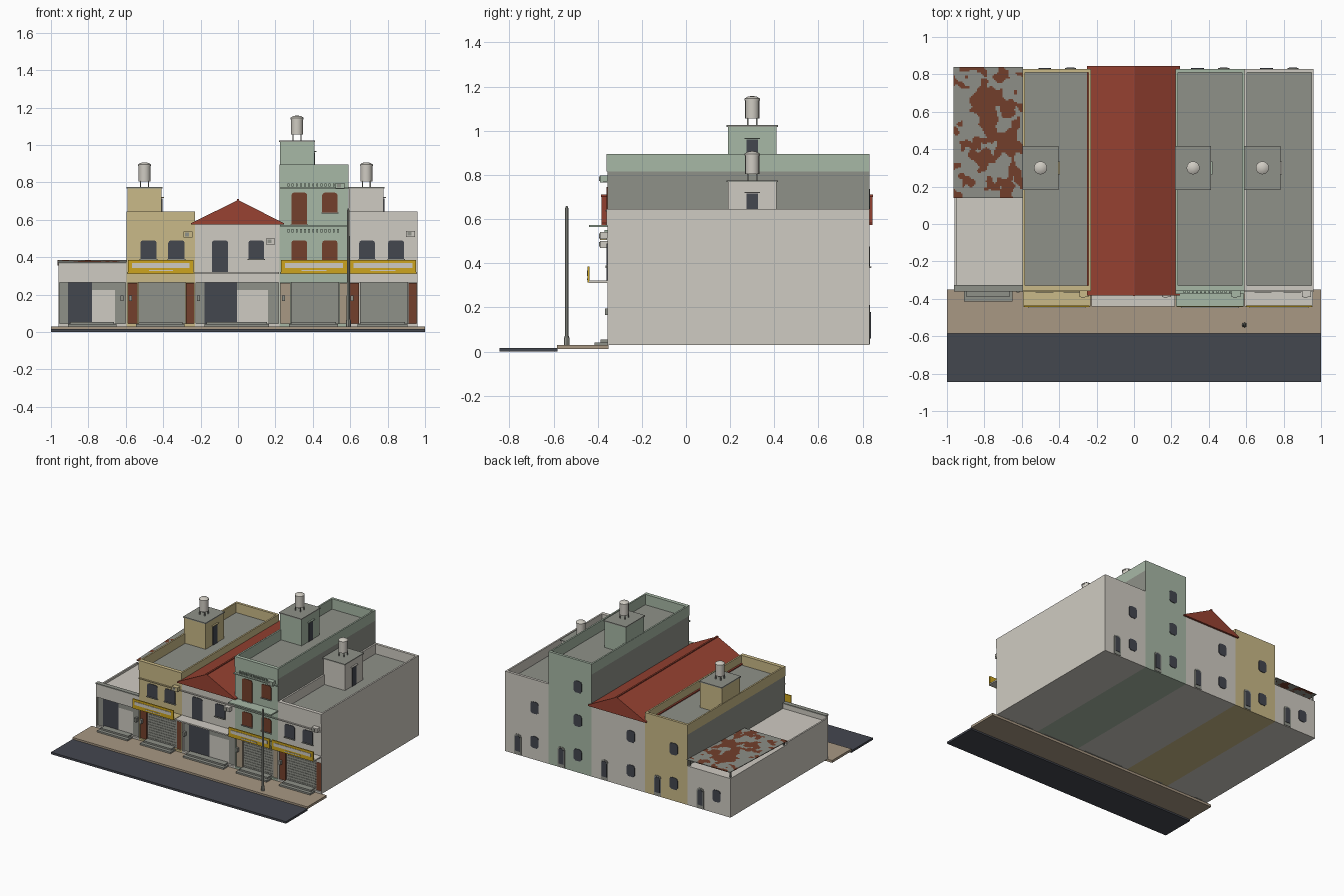
import bpy, bmesh, math
from mathutils import Vector, noise

if "Cube" in bpy.data.objects:
    bpy.data.objects.remove(bpy.data.objects["Cube"])

def material(name, r, g, b):
    m = bpy.data.materials.new(name)
    lin = lambda c: (c / 255 / 12.92) if c < 10 else ((c / 255 + 0.055) / 1.055) ** 2.4
    m.diffuse_color = (lin(r), lin(g), lin(b), 1)
    m.use_nodes = True
    m.node_tree.nodes["Principled BSDF"].inputs["Base Color"].default_value = m.diffuse_color
    return m

WHITE = material("off white plaster", 207, 203, 194)
YELLOW = material("pale yellow plaster", 202, 186, 136)
GREEN = material("pale green plaster", 167, 184, 166)
RED = material("red roof", 152, 66, 50)
GREY = material("concrete grey", 143, 145, 137)
SLATE = material("dark slate", 68, 71, 79)
TAN = material("paving tan", 168, 152, 131)
GOLD = material("sign gold", 205, 165, 30)
BROWN = material("brown wood and rust", 116, 64, 44)

FRONT, BACK, BASE = -0.355, 0.83, 0.03

def finish(name, bm, *mats):
    me = bpy.data.meshes.new(name)
    bmesh.ops.recalc_face_normals(bm, faces=bm.faces)
    bm.to_mesh(me)
    bm.free()
    for m in mats:
        me.materials.append(m)
    ob = bpy.data.objects.new(name, me)
    bpy.context.collection.objects.link(ob)
    return ob

def boxes(name, mat, *specs):
    """One object from boxes given as x0, x1, y0, y1, z0, z1."""
    bm = bmesh.new()
    for x0, x1, y0, y1, z0, z1 in specs:
        vs = bmesh.ops.create_cube(bm, size=1)["verts"]
        bmesh.ops.scale(bm, verts=vs, vec=(x1 - x0, y1 - y0, z1 - z0))
        bmesh.ops.translate(bm, verts=vs, vec=((x0 + x1) / 2, (y0 + y1) / 2, (z0 + z1) / 2))
    return finish(name, bm, *([mat] if mat else []))

def prism(name, mat, outline, y0, y1):
    """Extrude an x-z outline along y."""
    bm = bmesh.new()
    f = bm.faces.new([bm.verts.new((x, y0, z)) for x, z in outline])
    ext = bmesh.ops.extrude_face_region(bm, geom=[f])["geom"]
    bmesh.ops.translate(bm, verts=[v for v in ext if isinstance(v, bmesh.types.BMVert)], vec=(0, y1 - y0, 0))
    return finish(name, bm, mat)

def opening(name, mat, x0, x1, z0, z1, y, cut=0.014, foot=0.0):
    """Thin plate with clipped corners for windows and doors."""
    o = [(x0 + foot, z0), (x1 - foot, z0), (x1, z0 + foot), (x1, z1 - cut), (x1 - cut * .3, z1 - cut * .3),
         (x1 - cut, z1), (x0 + cut, z1), (x0 + cut * .3, z1 - cut * .3), (x0, z1 - cut), (x0, z0 + foot)]
    if not foot:
        del o[9], o[2]
        o = [(x0, z0), (x1, z0)] + o[2:] if o[0] != (x0, z0) else o
    return prism(name, mat, o, y - 0.004, y + 0.004)

def cylinder(name, mat, x, y, rings, seg=16):
    """Turned part from (radius, z) rings."""
    bm = bmesh.new()
    loops = [[bm.verts.new((x + r * math.cos(2 * math.pi * i / seg), y + r * math.sin(2 * math.pi * i / seg), z))
              for i in range(seg)] for r, z in rings]
    for a, b in zip(loops, loops[1:]):
        for i in range(seg):
            bm.faces.new((a[i], a[(i + 1) % seg], b[(i + 1) % seg], b[i]))
    bm.faces.new(loops[0][::-1])
    bm.faces.new(loops[-1])
    ob = finish(name, bm, mat)
    bpy.ops.object.select_all(action='DESELECT')
    ob.select_set(True)
    bpy.context.view_layer.objects.active = ob
    bpy.ops.object.shade_smooth_by_angle(angle=math.radians(35))
    return ob

def building(name, wall, x0, x1, roof, grey_top=True, grey_sides=False):
    """Body with a recessed ground floor front."""
    body = boxes(name + "_body", wall, (x0, x1, FRONT, BACK, BASE, roof))
    body.data.materials.append(GREY)
    for p in body.data.polygons:
        if (p.normal.z > .5 and grey_top) or (abs(p.normal.x) > .5 and grey_sides):
            p.material_index = 1
    cutter = boxes(name + "_cutter", None, (x0 + .006, x1 - .006, FRONT - .05, FRONT + .025, .045, .265))
    cutter.hide_render = True
    cutter.hide_set(True)
    mod = body.modifiers.new("recess", 'BOOLEAN')
    mod.object = cutter
    mod.solver = 'EXACT'
    bpy.context.view_layer.objects.active = body
    bpy.ops.object.modifier_apply(modifier=mod.name)
    bpy.data.objects.remove(cutter)

def parapet(name, wall, x0, x1, z0, z1, t=0.02):
    boxes(name + "_parapet", wall, (x0, x1, FRONT - .004, FRONT + .025, z0, z1), (x0, x1, BACK - t, BACK, z0, z1),
          (x0, x0 + t * .6, FRONT, BACK, z0, z1), (x1 - t * .6, x1, FRONT, BACK, z0, z1))

def cabin(name, wall, x, z0, z1):
    """Roof stair cabin with door, slab and water tank."""
    w = .092
    boxes(name + "_stair_cabin", wall, (x - w, x + w, .19, .41, z0, z1 - .008))
    boxes(name + "_cabin_slab", GREY, (x - w - .004, x + w + .004, .183, .417, z1 - .008, z1))
    boxes(name + "_cabin_door", SLATE, (x + w - .002, x + w + .004, .275, .325, z0, z0 + .145))
    boxes(name + "_cabin_hood", wall, (x + w, x + w + .012, .265, .335, z0 + .147, z0 + .153))
    tx, ty = x, .3
    boxes(name + "_tank_legs", GREY, *[(tx + i * .021 - .003, tx + i * .021 + .003, ty + j * .021 - .003,
          ty + j * .021 + .003, z1, z1 + .032) for i in (-1, 1) for j in (-1, 1)])
    cylinder(name + "_water_tank", WHITE, tx, ty, [(.032, z1 + .03), (.032, z1 + .112), (.035, z1 + .112),
             (.035, z1 + .12), (.022, z1 + .129), (.006, z1 + .132)])

def panel(name, mat, x0, x1, z0, z1, out=0.0):
    boxes(name, mat, (x0, x1, FRONT + .015 - out, FRONT + .026, z0, z1))

# Street
boxes("road", SLATE, (-1, 1, -.845, -.582, 0, .016))
boxes("sidewalk", TAN, (-1, 1, -.585, FRONT + .005, .012, BASE))
cylinder("street_pole", GREY, .59, -.54, [(.013, BASE), (.013, .06), (.009, .07), (.007, .65), (.003, .66)], 8)

# Buildings: name, wall, left, right, roof level
rows = [("low_shop", WHITE, -.96, -.595, .33, False, False), ("yellow_shop", YELLOW, -.595, -.23, .57, True, True),
        ("gabled_shop", WHITE, -.23, .222, .575, True, False), ("green_shop", GREEN, .222, .59, .815, True, True),
        ("right_shop", WHITE, .59, .96, .57, True, False)]
for n, wall, x0, x1, roof, gt, gs in rows:
    building(n, wall, x0, x1, roof, gt, gs)
    # Entrance steps
    a, b = x0 + .05, x1 - .055
    boxes(n + "_steps", GREY, (a, b, -.415, FRONT + .02, BASE, .042), (a + .012, b - .012, -.388, FRONT + .02, BASE, .054))
    # Rear door and one window per floor
    dx, wx = x1 - .11, x0 + .118
    opening(n + "_rear_door", GREY, dx - .03, dx + .03, .035, .19, BACK, .02)
    opening(n + "_rear_door_pane", SLATE, dx - .021, dx + .021, .06, .18, BACK + .003, .015)
    for i, z in enumerate([.165, .43, .69]):
        if z + .06 < roof:
            opening(f"{n}_rear_window_{i}", SLATE, wx - .034, wx + .034, z - .045, z + .045, BACK, .018, .014)

# Glazed shopfronts with a pale panel
for n, x0, x1 in (("low_shop", -.96, -.595), ("gabled_shop", -.23, .222)):
    m = x0 + (.18 if x0 < -.5 else .225)
    panel(n + "_front_glass", SLATE, x0 + .05, m, .045, .265)
    panel(n + "_front_panel", WHITE, m, x1 - .062, .045, .225)
    panel(n + "_front_surround", GREY, m, x1 - .062, .225, .265)
    panel(n + "_right_pier", GREY, x1 - .062, x1 - .006, .045, .265)
    panel(n + "_left_pier", GREY, x0 + .006, x0 + .05, .045, .265)

# Roller shutters with side doors
for n, x0, x1, door in (("yellow_shop", -.595, -.23, BROWN), ("green_shop", .222, .59, TAN), ("right_shop", .59, .96, BROWN)):
    panel(n + "_shutter", GREY, x0 + .062, x1 - .05, .045, .265)
    boxes(n + "_shutter_slats", GREY, *[(x0 + .07, x1 - .058, FRONT + .012, FRONT + .016, z / 1000, z / 1000 + .006)
                                        for z in range(60, 260, 20)])
    panel(n + "_left_door", door, x0 + .006, x0 + .058, .045, .262, .005)
    panel(n + "_right_door", door, x1 - .048, x1 - .006, .045, .262, .005)
    # Sign board
    a, b = x0 + .008, x1 - .008
    boxes(n + "_sign", GOLD, (a, b, -.445, -.436, .312, .385))
    boxes(n + "_sign_plate", WHITE, (a + .02, b - .02, -.448, -.444, .343, .368))
    boxes(n + "_sign_line", WHITE, (a + .11, b - .11, -.448, -.444, .325, .331))

# Canopies, wall bands and meter boxes
for n, wall, x0, x1, *_ in rows[1:]:
    boxes(n + "_canopy", wall, (x0 + .002, x1 - .002, -.44, FRONT + .005, .311, .321))
    boxes(n + "_wall_bands", wall, (x0, x1, FRONT - .008, FRONT, .505, .513))
    boxes(n + "_meter_box", GREY, (x0 + .012, x0 + .028, FRONT - .012, FRONT + .02, .165, .195))
boxes("low_shop_meter_box", GREY, (-.628, -.612, FRONT - .012, FRONT + .02, .165, .195))

# Front windows and doors
front = [(SLATE, -.522, -.435, .39, .49), (SLATE, -.373, -.285, .39, .49), (SLATE, -.14, -.053, .321, .49),
         (SLATE, .055, .14, .39, .49), (BROWN, .285, .37, .385, .49), (BROWN, .45, .532, .385, .49),
         (BROWN, .285, .37, .575, .745), (BROWN, .45, .532, .64, .745), (SLATE, .648, .732, .39, .49),
         (SLATE, .802, .888, .39, .49)]
for i, (m, a, b, c, d) in enumerate(front):
    opening(f"front_opening_{i}", m, a, b, c, d, FRONT)
    if c > .38:
        boxes(f"front_sill_{i}", GREY, (a - .004, b + .004, FRONT - .01, FRONT, c - .006, c))

# Air conditioners
for i, (x, z, wall) in enumerate([(-.268, .522, YELLOW), (.173, .485, WHITE), (.545, .782, GREEN), (.922, .525, WHITE)]):
    boxes(f"air_conditioner_{i}", wall, (x - .024, x + .024, FRONT - .035, FRONT, z - .016, z + .016))
    boxes(f"air_conditioner_grille_{i}", GREY, (x - .016, x + .006, FRONT - .038, FRONT - .034, z - .01, z + .01))

# Green front balcony slab, cornice and dentils
boxes("green_shop_balcony", GREEN, (.224, .588, -.44, FRONT, .563, .573))
boxes("green_shop_cornice", GREEN, (.222, .59, FRONT - .018, FRONT, .765, .773))
for n, z in (("balcony", .54), ("cornice", .785)):
    boxes(f"green_shop_{n}_dentils", GREEN, *[(.265 + i * .022, .275 + i * .022, FRONT - .014, FRONT, z - .008, z + .01)
                                              for i in range(13)])

# Parapets and stair cabins
parapet("yellow_shop", YELLOW, -.595, -.23, .57, .645)
parapet("green_shop", GREEN, .222, .59, .815, .895)
parapet("right_shop", WHITE, .592, .96, .57, .645)
cabin("yellow_shop", YELLOW, -.5, .57, .775)
cabin("green_shop", GREEN, .316, .815, 1.025)
cabin("right_shop", WHITE, .686, .57, .775)

# Gable roof
prism("gable_roof", RED, [(-.25, .574), (.245, .574), (.245, .582), (0, .706), (-.25, .582)], -.383, .845)
boxes("gable_ridge_cap", RED, (-.006, .006, -.384, .846, .7, .71))

# Low shop front parapet and raised rusty tin sheet
boxes("low_shop_front_parapet", WHITE, (-.96, -.595, FRONT - .002, FRONT + .025, .32, .365),
      (-.96, -.948, FRONT, .14, .32, .345))
boxes("low_shop_coping", GREY, (-.963, -.595, FRONT - .006, FRONT + .028, .365, .374))
bm = bmesh.new()
bmesh.ops.create_grid(bm, x_segments=48, y_segments=90, size=.5)
for v in bm.verts:
    x, y = v.co.x, v.co.y
    v.co = (-.779 + x * .37, .49 + y * .7, .372 + y * .025)
for f in bm.faces:
    c = f.calc_center_median()
    f.material_index = int(noise.noise(Vector((c.x * 13, c.y * 13, 3.3))) +
                           .5 * noise.noise(Vector((c.x * 30, c.y * 30, 7.7))) > .13)
tin = finish("rusty_tin_roof", bm, GREY, BROWN)
mod = tin.modifiers.new("sheet", 'SOLIDIFY')
mod.thickness = .005
boxes("tin_roof_posts", GREY, *[(x, x + .01, y, y + .01, .325, z) for x in (-.955, -.61)
                                for y, z in ((.16, .36), (.81, .378))])
